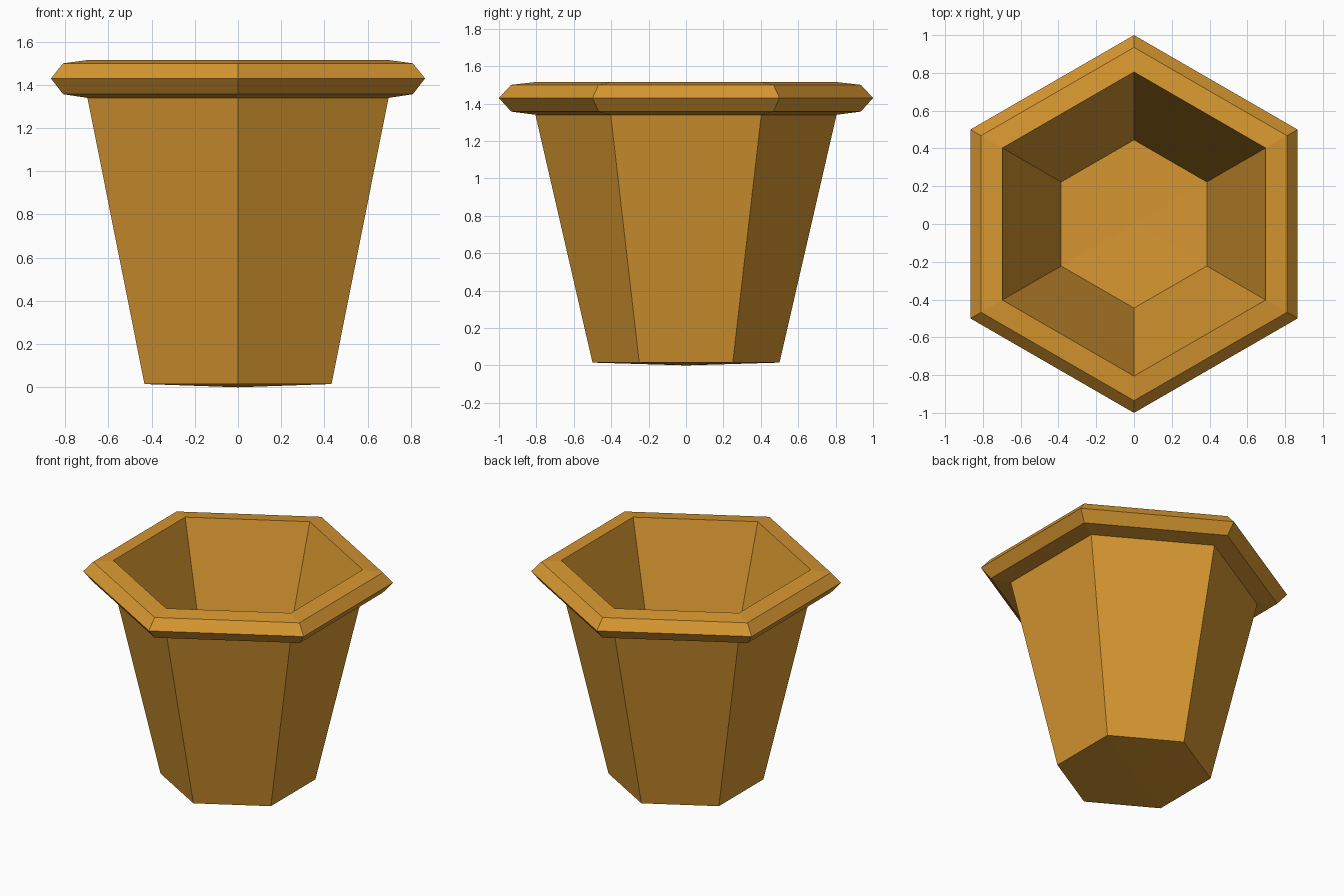
import bpy
import bmesh
from math import cos, sin, pi

cube = bpy.data.objects.get("Cube")
if cube:
    bpy.data.objects.remove(cube, do_unlink=True)

SIDES = 6


def make_material(name, color):
    mat = bpy.data.materials.new(name)
    mat.use_nodes = True
    mat.diffuse_color = color
    mat.node_tree.nodes["Principled BSDF"].inputs["Base Color"].default_value = color
    return mat


def lathe(name, profile, mat):
    """Turn a (radius, height) profile, listed from bottom pole to top pole, into a closed solid."""
    bm = bmesh.new()
    rings = []
    for radius, z in profile[1:-1]:
        angles = [pi / 2 + 2 * pi * i / SIDES for i in range(SIDES)]
        rings.append([bm.verts.new((radius * cos(a), radius * sin(a), z)) for a in angles])
    for low, high in zip(rings, rings[1:]):
        for i in range(SIDES):
            j = (i + 1) % SIDES
            bm.faces.new((low[i], low[j], high[j], high[i]))
    # Close both ends with fans
    for ring, (_, z) in ((rings[0], profile[0]), (rings[-1], profile[-1])):
        pole = bm.verts.new((0, 0, z))
        for i in range(SIDES):
            bm.faces.new((ring[i], ring[(i + 1) % SIDES], pole))
    bmesh.ops.recalc_face_normals(bm, faces=bm.faces)
    mesh = bpy.data.meshes.new(name)
    bm.to_mesh(mesh)
    bm.free()
    mesh.materials.append(mat)
    obj = bpy.data.objects.new(name, mesh)
    bpy.context.collection.objects.link(obj)
    return obj


clay = make_material("ochre clay", (0.68, 0.31, 0.03, 1))

base = [(0, 0), (0.5, 0.015)]
rim = [(0.805, 1.34), (0.935, 1.357), (1.0, 1.43), (0.935, 1.5), (0.805, 1.515)]
hollow = [(0.445, 0.36), (0, 0.35)]
lathe("flower_pot", base + rim + hollow, clay)
